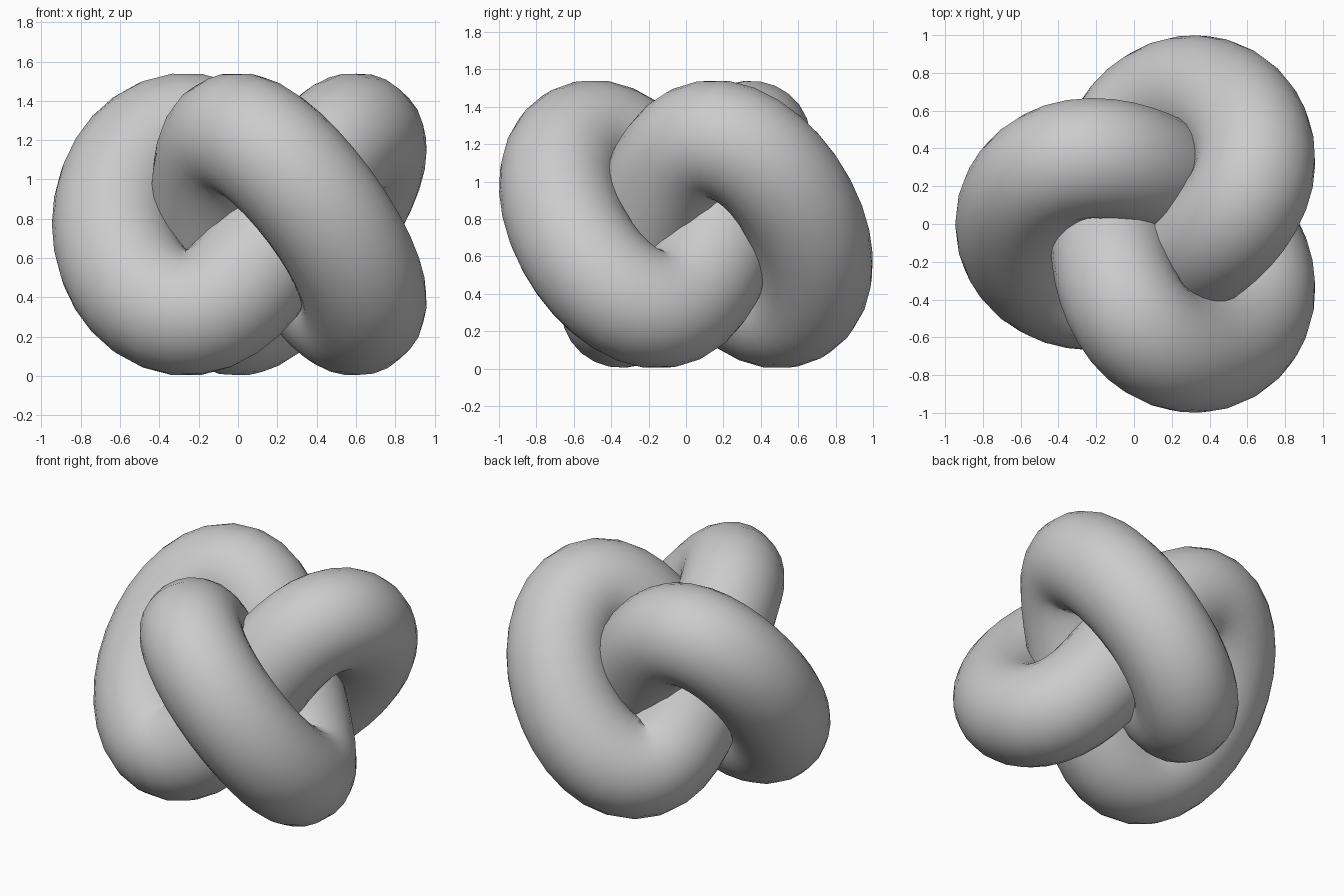
import bpy
from math import cos, sin, pi, tau

cube = bpy.data.objects.get("Cube")
if cube:
    bpy.data.objects.remove(cube, do_unlink=True)

# Plain grey material
grey = bpy.data.materials.new("plain_grey")
grey.use_nodes = True
colour = (0.6, 0.6, 0.6, 1)
grey.diffuse_color = colour
grey.node_tree.nodes["Principled BSDF"].inputs["Base Color"].default_value = colour

TUBE = 0.32      # tube radius
RISE = 0.452     # how far the centre line swings up and down
STEPS = 90       # rings along the knot
CENTRE_X = 0.11

# Each term is (size, turns): together they trace three equal lobes
TERMS = ((0.487, 2), (0.2, -1), (0.05, 5))


def knot_point(t):
    x = sum(size * cos(turns * t + pi) for size, turns in TERMS)
    y = sum(size * sin(turns * t + pi) for size, turns in TERMS)
    return (x + CENTRE_X, y, TUBE + RISE - RISE * sin(3 * t), 1)


# Closed centre line with a round bevel
curve = bpy.data.curves.new("knot_tube", "CURVE")
curve.dimensions = "3D"
curve.bevel_depth = TUBE
curve.bevel_resolution = 10
spline = curve.splines.new("POLY")
spline.points.add(STEPS - 1)
for i, point in enumerate(spline.points):
    point.co = knot_point(tau * i / STEPS)
spline.use_cyclic_u = True

# Turn the curve into a smooth mesh
knot = bpy.data.objects.new("knot_tube", curve)
bpy.context.collection.objects.link(knot)
curve.materials.append(grey)
bpy.ops.object.select_all(action="DESELECT")
knot.select_set(True)
bpy.context.view_layer.objects.active = knot
bpy.ops.object.convert(target="MESH")
bpy.ops.object.shade_smooth()
